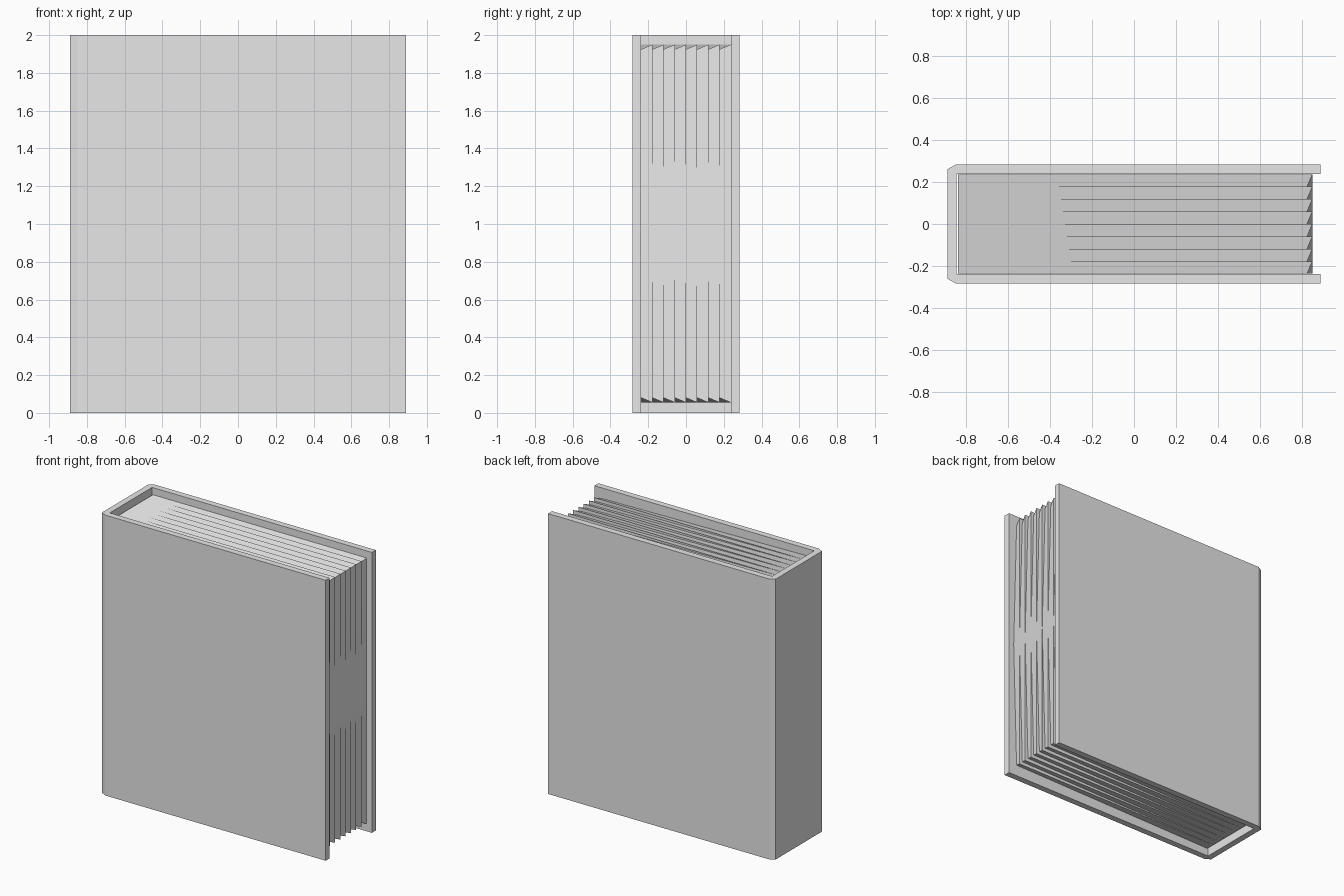
import bpy, bmesh, math

cube = bpy.data.objects.get("Cube")
if cube:
    bpy.data.objects.remove(cube, do_unlink=True)

grey = bpy.data.materials.new("plain grey")
grey.use_nodes = True
COLOUR = (0.8, 0.8, 0.8, 1)
grey.diffuse_color = COLOUR
grey.node_tree.nodes["Principled BSDF"].inputs["Base Color"].default_value = COLOUR


def loft(bm, ring_a, ring_b):
    """Closed solid between two matching outlines."""
    a = [bm.verts.new(p) for p in ring_a]
    b = [bm.verts.new(p) for p in ring_b]
    bm.faces.new(a)
    bm.faces.new(b[::-1])
    for i in range(len(a)):
        j = (i + 1) % len(a)
        bm.faces.new((a[i], b[i], b[j], a[j]))


def finish(bm, name):
    bmesh.ops.recalc_face_normals(bm, faces=bm.faces)
    mesh = bpy.data.meshes.new(name)
    bm.to_mesh(mesh)
    bm.free()
    obj = bpy.data.objects.new(name, mesh)
    bpy.context.collection.objects.link(obj)
    mesh.materials.append(grey)
    return obj


# Cover: U-shaped profile with chamfered spine corners, extruded upwards
half = [(-0.89, 0.26), (-0.85, 0.283), (0.89, 0.283), (0.89, 0.238), (-0.845, 0.238)]
profile = half + [(x, -y) for x, y in reversed(half)]
bm = bmesh.new()
loft(bm, [(x, y, 0) for x, y in profile], [(x, y, 2) for x, y in profile])
finish(bm, "cover")


# Page block: leaves whose fore-edge corners dip on one side, fading to the spine
def leaf_outline(y, dip):
    low, high, fore = 0.055, 1.95, 0.85
    return [(-0.838, y, low), (fore - dip, y, low + dip), (fore, y, 1),
            (fore - dip, y, high - dip), (-0.838, y, high)]


LEAVES = 8
DEPTH = 0.237
step = 2 * DEPTH / LEAVES
bm = bmesh.new()
for i in range(LEAVES):
    y = -DEPTH + i * step
    loft(bm, leaf_outline(y, 0.025), leaf_outline(y + step, 0))
pages = finish(bm, "pages")

bpy.ops.object.select_all(action="DESELECT")
pages.select_set(True)
bpy.context.view_layer.objects.active = pages
bpy.ops.object.shade_smooth_by_angle(angle=math.radians(30))
